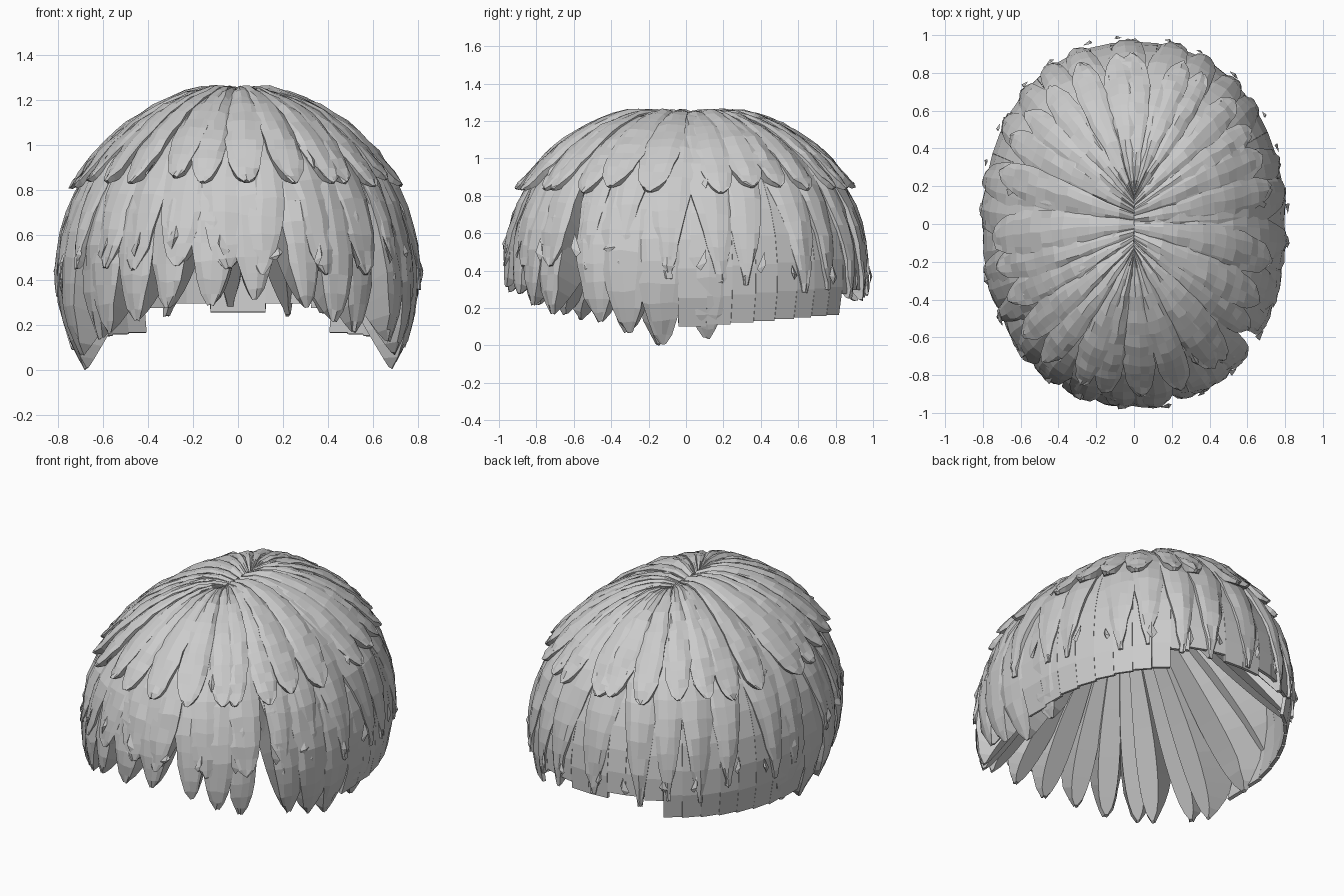
import bpy, bmesh, math, random
from mathutils import Vector

random.seed(7)
if "Cube" in bpy.data.objects:
    bpy.data.objects.remove(bpy.data.objects["Cube"])

# One plain grey for all the hair
grey = bpy.data.materials.new("hair_grey")
grey.use_nodes = True
grey.diffuse_color = (0.6, 0.6, 0.6, 1)
bsdf = grey.node_tree.nodes["Principled BSDF"]
bsdf.inputs["Base Color"].default_value = (0.6, 0.6, 0.6, 1)
bsdf.inputs["Roughness"].default_value = 0.8

WIDTH, LENGTH, MID_Z, RISE, RIDGE = 0.81, 0.98, 0.4, 0.875, 0.15


def interp(keys, s):
    """Linear interpolation through (position, value) pairs."""
    for (a, va), (b, vb) in zip(keys, keys[1:]):
        if s <= b:
            return va + (vb - va) * max(0, s - a) / (b - a)
    return keys[-1][1]


def power(v, p):
    return math.copysign(abs(v) ** p, v)


def dome(phi, a, k):
    """Point on the head dome: phi goes round, a runs down from the crown."""
    c, s = power(math.cos(phi), 0.92), power(math.sin(phi), 0.92)
    r = math.sin(a)
    if a > math.pi / 2 and s < 0.2:
        r = r ** 1.35
    y = s * (r + (1 - r) * RIDGE)
    dip = 0.035 * max(0, 1 - r / 0.13)
    return Vector((WIDTH * r * c * k, LENGTH * y * k,
                   MID_Z + RISE * math.cos(a) * k - dip))


def angle_at(z):
    return math.acos(max(-1, min(1, (z - MID_Z) / RISE)))


def jitter_vector(size):
    return Vector([random.uniform(-size, size) for _ in range(3)])


def finish(bm, name):
    bmesh.ops.recalc_face_normals(bm, faces=bm.faces)
    mesh = bpy.data.meshes.new(name)
    bm.to_mesh(mesh)
    bm.free()
    mesh.materials.append(grey)
    obj = bpy.data.objects.new(name, mesh)
    bpy.context.collection.objects.link(obj)
    return obj


def add_lock(bm, phi, z_tip, half, off, arch, flare, pointed, tilt):
    """A solid lock: arched petal outside, straight chord from crown to tip inside."""
    rows, end = 14, angle_at(z_tip)
    twist = random.choice((-0.008, 0.008))
    rings = []
    for i in range(rows + 1):
        u = 1 - (1 - i / rows) ** 1.3
        if pointed:
            w = min(1, (1 - u) / 0.5) ** 0.75
        else:
            w = math.sqrt(max(0, 1 - (max(0, u - 0.5) / 0.5) ** 2))
        w = max(w, 0.1)
        thin = min(1, 0.2 + 3 * (1 - u))
        ring = []
        for v in (-1, -0.6, 0, 0.6, 1):
            lift = (arch * (1 - v * v) + twist * v) * thin
            k = 1 + off + lift + flare * u ** 5
            p = dome(phi + tilt * u + v * w * half, end * u, k)
            ring.append(bm.verts.new(p + jitter_vector(0.006 if u > 0.1 else 0.002)))
        for v in (0.8, -0.8):
            side = phi + tilt * u + v * w * half
            crown, tip = dome(side, 0, 0.98), dome(side, end, 0.98 + off + flare)
            ring.append(bm.verts.new(crown.lerp(tip, u)))
        rings.append(ring)
    n = len(rings[0])
    for r0, r1 in zip(rings, rings[1:]):
        for j in range(n):
            bm.faces.new((r0[j], r0[(j + 1) % n], r1[(j + 1) % n], r1[j]))
    bm.faces.new(rings[0])
    bm.faces.new(rings[-1])


def add_shard(bm, phi, z, k):
    """A small folded chip of hair, mostly sunk into the lock."""
    a = angle_at(z)
    da, dp = random.uniform(0.04, 0.1), random.uniform(0.02, 0.04)
    skew = random.uniform(-0.03, 0.03)
    top = bm.verts.new(dome(phi + skew, a - da, k - 0.004))
    left = bm.verts.new(dome(phi - dp, a + skew, k))
    right = bm.verts.new(dome(phi + dp, a - skew, k))
    crest = bm.verts.new(dome(phi + skew, a, k + random.uniform(0.008, 0.018)))
    tip = bm.verts.new(dome(phi, a + da * 0.6, k))
    for x, y in ((top, left), (left, tip), (tip, right), (right, top)):
        bm.faces.new((x, y, crest))


def lock_layer(name, count, tips, off, arch, flare, point_from, jitter,
               s_max=2, shards=False):
    """A ring of overlapping locks; tips gives tip height from front to back."""
    bm = bmesh.new()
    for i in range(count):
        phi = 2 * math.pi * (i + 0.5 + random.uniform(-0.12, 0.12)) / count
        s = math.sin(phi)
        if s > s_max:
            continue
        z = interp(tips, s) + random.uniform(-jitter, jitter)
        half = math.pi / count * random.uniform(1.15, 1.35)
        add_lock(bm, phi, z, half, off + random.uniform(0, 0.014), arch, flare,
                 s > point_from, random.uniform(-0.06, 0.06))
        if shards:
            add_shard(bm, phi + random.uniform(-0.05, 0.05),
                      z + random.uniform(0.06, 0.12), 1 + off + arch)
    return finish(bm, name)


# Long outer locks round the face and sides
lower = lock_layer(
    "lower_locks", 28,
    [(-1, 0.33), (-0.92, 0.28), (-0.7, 0.18), (-0.4, 0.11), (-0.2, 0.04),
     (0.05, 0.01), (0.15, 0.12)],
    -0.028, 0.025, 0, 2, 0.015, s_max=0.15)

# Middle locks, rounded in front and long pointed ones at the sides and back
middle = lock_layer(
    "middle_locks", 25,
    [(-1, 0.47), (-0.5, 0.45), (0, 0.37), (0.5, 0.33), (1, 0.28)],
    -0.012, 0.02, 0.004, -0.6, 0.03, shards=True)

# Short top locks flaring away from the crown
upper = lock_layer(
    "upper_locks", 27, [(-1, 0.85), (0, 0.83), (1, 0.86)],
    0.002, 0.018, 0.04, 2, 0.02, shards=True)

# Blocky strips closing the nape behind the locks
bm = bmesh.new()
strips, rows = 24, 9
for i in range(strips):
    p0 = math.radians(-2 + 184 * i / strips)
    p1 = math.radians(-2 + 184 * (i + 1) / strips)
    s = math.sin((p0 + p1) / 2)
    if s > 0.985:
        z = 0.28
    elif s > 0.93:
        z = 0.32
    elif s > 0.85:
        z = random.choice((0.18, 0.3))
    else:
        z = 0.12 + 0.08 * s
    end = angle_at(z)
    cols = [[bm.verts.new(dome(p, 0.25 + (end - 0.25) * j / rows, 0.975))
             for j in range(rows + 1)] for p in (p0, p1)]
    for j in range(rows):
        bm.faces.new((cols[0][j], cols[0][j + 1], cols[1][j + 1], cols[1][j]))
nape = finish(bm, "nape_strips")
thick = nape.modifiers.new("thickness", "SOLIDIFY")
thick.thickness = 0.02
thick.offset = 0

# Rest the lowest tip on the ground
parts = [lower, middle, upper, nape]
lowest = min(v.co.z for o in parts for v in o.data.vertices)
for o in parts:
    o.location.z -= lowest
